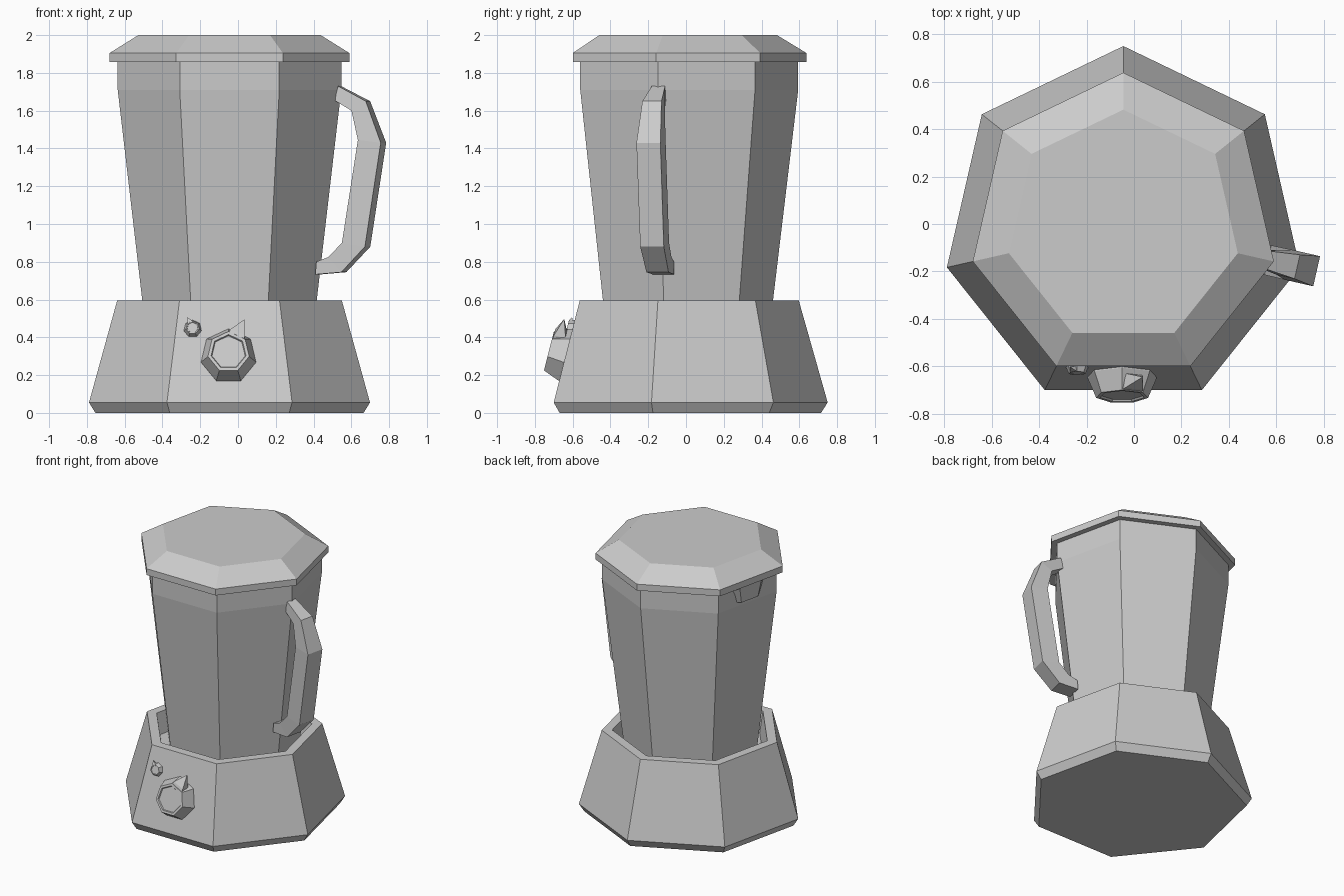
import bpy, bmesh
from math import sin, cos, pi, radians
from mathutils import Matrix, Vector

if "Cube" in bpy.data.objects:
    bpy.data.objects.remove(bpy.data.objects["Cube"])

AXIS = Matrix.Translation((-0.045, -0.013, 0))


def loft(name, rings, mat=Matrix()):
    """Skin a row of equal-sized point rings and cap both ends."""
    bm = bmesh.new()
    loops = [[bm.verts.new(mat @ Vector(p)) for p in ring] for ring in rings]
    for a, b in zip(loops, loops[1:]):
        for i in range(len(a)):
            j = (i + 1) % len(a)
            bm.faces.new((a[i], a[j], b[j], b[i]))
    bm.faces.new(loops[0][::-1])
    bm.faces.new(loops[-1])
    bmesh.ops.recalc_face_normals(bm, faces=bm.faces)
    mesh = bpy.data.meshes.new(name)
    bm.to_mesh(mesh)
    bm.free()
    ob = bpy.data.objects.new(name, mesh)
    bpy.context.collection.objects.link(ob)
    return ob


def heptagon(profile):
    """Seven-sided rings from (radius, height) pairs."""
    return [[(r * cos(pi / 2 + 2 * pi * i / 7), r * sin(pi / 2 + 2 * pi * i / 7), z)
             for i in range(7)] for r, z in profile]


def rect(hx, hy, z):
    return [(-hx, -hy, z), (hx, -hy, z), (hx, hy, z), (-hx, hy, z)]


def turn(angle, axis='Z'):
    return Matrix.Rotation(radians(angle), 4, axis)


# Motor base with a recessed socket
loft("motor_base", heptagon([(0.728, 0), (0.763, 0.055), (0.61, 0.595),
                             (0.54, 0.595), (0.515, 0.44)]), AXIS)

# Jar and lid
loft("jar", heptagon([(0.455, 0.44), (0.607, 1.71), (0.607, 1.86)]), AXIS)
loft("lid", heptagon([(0.651, 1.858), (0.651, 1.905), (0.495, 2.0)]), AXIS)

# Pouring spout under the lid, opposite the handle
spout = [[(0.52, -wi, z), (r, -wo, z), (r, wo, z), (0.52, wi, z)]
         for wi, wo, r, z in ((0.12, 0.075, 0.57, 1.74), (0.19, 0.10, 0.58, 1.87))]
loft("spout", spout, AXIS @ turn(167.14))

# Handle: outer radius/height, inner radius/height, half width
handle = [(0.598, 1.73, 0.578, 1.655, 0.036),
          (0.752, 1.65, 0.674, 1.60, 0.052),
          (0.836, 1.43, 0.712, 1.445, 0.065),
          (0.75, 0.88, 0.625, 0.90, 0.064),
          (0.621, 0.745, 0.55, 0.825, 0.06),
          (0.479, 0.733, 0.485, 0.80, 0.058)]
loft("handle", [[(ro, -w, zo), (ro, w, zo), (ri, w, zi), (ri, -w, zi)]
                for ro, zo, ri, zi, w in handle], AXIS @ turn(-12.86))


# Dials on the sloping front face, each with a pointed marker
def dial(name, x, z, size, pointer_angle):
    y = -0.563 - (0.595 - z) * 0.254
    mat = Matrix.Translation((x, y, z)) @ turn(75.75, 'X') @ Matrix.Scale(size, 4)
    loft(name, heptagon([(0.15, -0.01), (0.149, 0.005), (0.112, 0.092),
                         (0.095, 0.092), (0.09, 0.084)]), mat)
    out = (mat @ Matrix.Translation((0, 0, 0.055)) @ turn(pointer_angle)
           @ turn(90, 'Y'))
    loft(name + "_pointer", [rect(0.035, 0.046, 0.09), rect(0.032, 0.042, 0.12),
                             rect(0.002, 0.002, 0.203)], out)


dial("speed_dial", -0.05, 0.30, 1.0, 65.5)
dial("small_dial", -0.24, 0.445, 0.32, 115.7)
